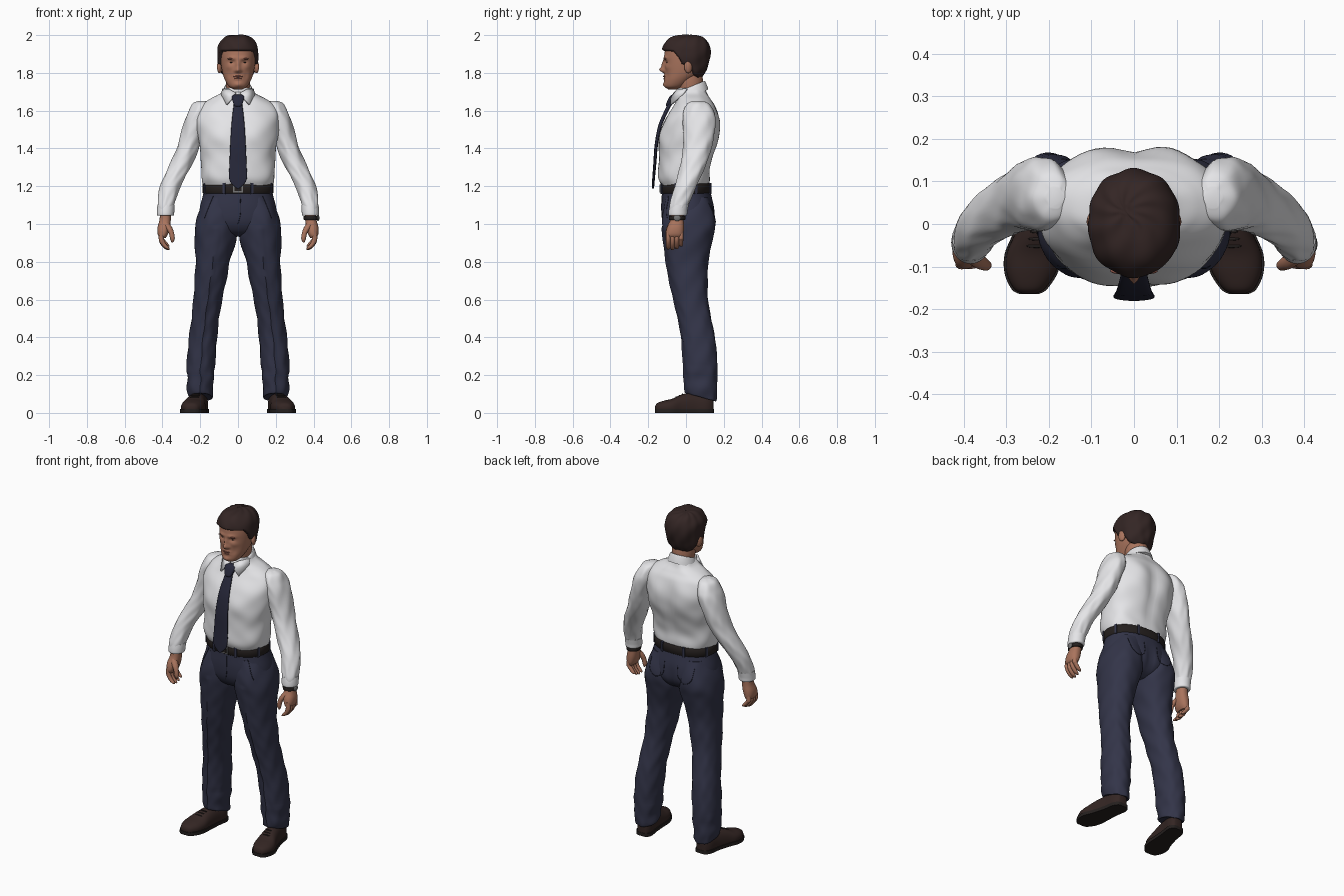
import bpy, bmesh, math
from mathutils import Vector, Matrix

default_cube = bpy.data.objects.get("Cube")
if default_cube:
    bpy.data.objects.remove(default_cube, do_unlink=True)


def material(name, *rgb):
    mat = bpy.data.materials.new(name)
    mat.use_nodes = True
    mat.diffuse_color = (*rgb, 1)
    mat.node_tree.nodes["Principled BSDF"].inputs["Base Color"].default_value = (*rgb, 1)
    return mat


SKIN = material("skin", .40, .175, .11)
LIP = material("lip", .27, .095, .07)
HAIR = material("dark brown hair", .034, .019, .018)
SHIRT = material("white shirt", .78, .78, .80)
TIE = material("navy tie", .020, .021, .042)
TROUSERS = material("blue trousers", .033, .035, .066)
SEAM = material("dark seam", .014, .015, .028)
LEATHER = material("black leather", .018, .014, .013)
SHOE = material("brown shoe", .034, .019, .017)
METAL = material("grey metal", .18, .18, .18)


def finish(name, bm, mat, angle=50):
    bmesh.ops.recalc_face_normals(bm, faces=bm.faces)
    mesh = bpy.data.meshes.new(name)
    bm.to_mesh(mesh)
    bm.free()
    mesh.materials.append(mat)
    for face in mesh.polygons:
        face.use_smooth = True
    mesh.set_sharp_from_angle(angle=math.radians(angle))
    obj = bpy.data.objects.new(name, mesh)
    bpy.context.collection.objects.link(obj)
    return obj


def spline(rings, steps):
    """Smooth interpolation between the control rings."""
    padded = [rings[0], *rings, rings[-1]]
    for a, b, c, d in zip(padded, padded[1:], padded[2:], padded[3:]):
        for k in range(steps):
            t = k / steps
            yield [q + t / 2 * (r - p + t * (2*p - 5*q + 4*r - s + t * (3*(q - r) + s - p)))
                   for p, q, r, s in zip(a, b, c, d)]
    yield list(rings[-1])


def loft(name, mat, rings, side=1, steps=5, segments=40, power=2, warp=None, angle=50):
    """Skin rings given as centre x, centre y, z, half width, half depth."""
    bm, previous, first = bmesh.new(), None, None
    for cx, cy, z, rx, ry in spline(rings, steps):
        loop = []
        for k in range(segments):
            turn = math.tau * k / segments
            c, s = math.cos(turn), math.sin(turn)
            p = Vector((cx + rx * math.copysign(abs(c) ** (2 / power), c),
                        cy + ry * math.copysign(abs(s) ** (2 / power), s), z))
            p = warp(p, turn) if warp else p
            loop.append(bm.verts.new((p.x * side, p.y, p.z)))
        if previous:
            for k in range(segments):
                j = (k + 1) % segments
                bm.faces.new((previous[k], previous[j], loop[j], loop[k]))
        first, previous = first or loop, loop
    bm.faces.new(first)
    bm.faces.new(previous)
    return finish(name, bm, mat, angle)


def sculpt(obj, facing, bumps):
    """Push the side facing +y or -y in or out around mirrored soft spots."""
    moves = []
    for v in obj.data.vertices:
        weight = max(0, v.normal.y * facing)
        moves.append(sum(h * math.exp(-((abs(v.co.x) - x) / w) ** 2 - ((v.co.z - z) / t) ** 2)
                         for x, z, w, t, h in bumps) * weight * facing)
    for v, move in zip(obj.data.vertices, moves):
        v.co.y += move


def solid(name, mat, place, size, box=False, turn=0, axis='Z'):
    bm = bmesh.new()
    if box:
        bmesh.ops.create_cube(bm, size=2)
    else:
        bmesh.ops.create_uvsphere(bm, u_segments=20, v_segments=12, radius=1)
    bm.transform(Matrix.Translation(place) @ Matrix.Rotation(turn, 4, axis) @ Matrix.Diagonal((*size, 1)))
    return finish(name, bm, mat)


def seam(name, targets, facing, points):
    """Lay a thin stitched line on the front or back of the clothing."""
    curve = bpy.data.curves.new(name, 'CURVE')
    curve.dimensions, curve.bevel_depth = '3D', .0018
    path = curve.splines.new('POLY')
    fine = list(spline(points, 6))
    path.points.add(len(fine) - 1)
    for knot, (x, z) in zip(path.points, fine):
        hits = [t.ray_cast((x, facing, z), (0, -facing, 0)) for t in targets]
        depth = max([h[1].y * facing for h in hits if h[0]], default=.1)
        knot.co = (x, depth * facing, z, 1)
    obj = bpy.data.objects.new(name, curve)
    bpy.context.collection.objects.link(obj)
    curve.materials.append(SEAM)
    bpy.context.view_layer.objects.active = obj
    bpy.ops.object.select_all(action='DESELECT')
    obj.select_set(True)
    bpy.ops.object.convert(target='MESH')


# Head with modelled face
skull = [(0, -.072, 1.713, .022, .022), (0, -.06, 1.728, .048, .052), (0, -.04, 1.76, .068, .074),
         (0, -.015, 1.80, .082, .097), (0, -.005, 1.85, .090, .109), (0, 0, 1.90, .093, .114),
         (0, .002, 1.94, .089, .107), (0, .004, 1.97, .070, .086), (0, .005, 1.983, .042, .052),
         (0, .005, 1.986, .003, .004)]
head = loft("head", SKIN, skull, steps=9, segments=80, power=2.15, angle=80)
sculpt(head, -1, [(0, 1.815, .013, .014, .024), (0, 1.842, .010, .026, .015), (.014, 1.81, .008, .008, .007),
                  (.032, 1.878, .024, .010, .008), (.033, 1.857, .015, .010, -.009),
                  (0, 1.782, .022, .006, .006), (0, 1.768, .018, .006, .005), (0, 1.738, .02, .013, .008),
                  (.05, 1.83, .018, .014, .005), (.042, 1.785, .012, .022, -.004)])
loft("neck", SKIN, [(0, .03, 1.62, .062, .064), (0, .026, 1.70, .061, .064),
                    (0, .02, 1.76, .064, .070), (0, .02, 1.82, .06, .06)])
front_of_face = lambda x, z: head.ray_cast((x, -1, z), (0, 1, 0))[1].y
bpy.context.view_layer.update()
for name, z, half in (("upper_lip", 1.781, .024), ("lower_lip", 1.770, .019)):
    solid(name, LIP, (0, front_of_face(0, z) + .004, z), (half, .006, .0045))
for side, label in ((1, "left"), (-1, "right")):
    solid(label + "_ear", SKIN, (.097 * side, .012, 1.832), (.013, .022, .034), turn=.35 * side)
    solid(label + "_eye", LEATHER, (.033 * side, front_of_face(.033, 1.855) + .003, 1.855), (.011, .005, .0028))
    solid(label + "_eyebrow", LIP, (.034 * side, front_of_face(.034, 1.876) + .004, 1.876),
          (.022, .007, .004), turn=.12 * side, axis='Y')

# Hair grown from the skull and sinking into it along the hairline
hair = loft("hair", HAIR, skull, steps=9, segments=96, power=2.15, angle=80)
hairline = [(-.2, 1.915), (-.065, 1.912), (-.04, 1.88), (-.02, 1.842), (.015, 1.845),
            (.04, 1.785), (.09, 1.762), (.3, 1.762)]
shifts = []
for v in hair.data.vertices:
    x, y, z = v.co
    for (a, low), (b, high) in zip(hairline, hairline[1:]):
        if a <= y < b:
            edge = low + (high - low) * (y - a) / (b - a)
    cover = min(1, max(0, (z - edge) / .014 + .5))
    swirl = math.sin(9 * math.atan2(y - .03, x + .02) + 70 * math.hypot(x, y)) + math.sin(90 * x + 60 * z)
    shifts.append(v.normal * (-.03 + cover * (.045 + .0014 * swirl)))
for v, shift in zip(hair.data.vertices, shifts):
    v.co += shift


# Shirt body, collar and tie
def cloth(p, turn):
    p.y += .0022 * math.sin(7 * turn + 32 * p.z) * math.sin(21 * p.z)
    p.x += .0022 * math.sin(5 * turn - 41 * p.z)
    return p


torso = loft("shirt_body", SHIRT, [
    (0, 0, 1.17, .172, .118), (0, -.002, 1.20, .182, .126), (0, -.006, 1.25, .194, .140),
    (0, 0, 1.35, .196, .143), (0, .015, 1.45, .210, .155), (0, .03, 1.55, .222, .142),
    (0, .043, 1.62, .200, .112), (0, .042, 1.66, .150, .090), (0, .035, 1.69, .095, .078),
    (0, .03, 1.72, .070, .070)], steps=7, segments=72, power=2.35, warp=cloth)
sculpt(torso, -1, [(.09, 1.47, .07, .06, .010), (0, 1.45, .02, .1, -.004)])
sculpt(torso, 1, [(.09, 1.52, .06, .09, .012), (0, 1.42, .03, .16, -.010), (0, 1.28, .2, .05, -.012)])


def collar_slope(p, turn):
    p.z += .42 * (p.y - .03)
    return p


loft("collar_band", SHIRT, [(0, .03, 1.675, .086, .088), (0, .028, 1.70, .080, .083),
                            (0, .026, 1.727, .071, .075), (0, .026, 1.729, .064, .068)], warp=collar_slope)
for side, label in ((1, "left"), (-1, "right")):
    bm = bmesh.new()
    corners = [(.012, -.062, 1.695), (.045, -.045, 1.712), (.080, .005, 1.715),
               (.088, -.018, 1.685), (.060, -.078, 1.632), (.030, -.080, 1.664)]
    bm.faces.new([bm.verts.new((x * side, y, z)) for x, y, z in corners])
    flap = finish(label + "_collar_flap", bm, SHIRT)
    thick = flap.modifiers.new("thickness", 'SOLIDIFY')
    thick.thickness, thick.offset = .009, 0
loft("tie_blade", TIE, [
    (0, -.176, 1.188, .004, .004), (0, -.175, 1.195, .015, .006), (0, -.172, 1.235, .046, .007),
    (0, -.165, 1.32, .045, .008), (0, -.157, 1.42, .041, .009), (0, -.137, 1.52, .035, .010),
    (0, -.103, 1.60, .027, .011), (0, -.085, 1.635, .022, .011)], power=3)
loft("tie_knot", TIE, [(0, -.092, 1.622, .016, .010), (0, -.090, 1.632, .022, .016),
                       (0, -.072, 1.67, .034, .018), (0, -.062, 1.685, .026, .012)], power=3)


# Trouser legs get a front crease and a hem that drops to the heel
def leg_shape(p, turn):
    if abs(turn - math.pi * 1.5) < .01 and p.z < .98:
        p.y -= .006
    if p.z < .24:
        p.z -= .28 * (p.y - .08) * (.24 - p.z) / .16
        p.x += .003 * math.sin(60 * p.z)
    return cloth(p, turn)


def shoe_shape(low, high):
    return lambda p, turn: Vector((p.x, p.z, min(high, max(low, p.y))))


legs = []
for side, label in ((1, "left"), (-1, "right")):
    legs.append(loft(label + "_trouser_leg", TROUSERS, [
        (.095, .008, 1.14, .080, .115), (.108, .013, 1.06, .100, .136), (.116, .015, .99, .110, .142),
        (.119, .012, .92, .111, .130), (.134, .008, .80, .090, .110), (.146, .015, .70, .084, .099),
        (.160, .027, .60, .076, .089), (.173, .047, .50, .073, .087), (.185, .066, .40, .074, .088),
        (.195, .076, .28, .075, .089), (.200, .079, .17, .070, .086), (.200, .080, .09, .064, .081),
        (.200, .080, .085, .054, .07)], side, steps=6, segments=48, power=2.2, warp=leg_shape))
    # Sleeve, cuff and hand
    loft(label + "_sleeve", SHIRT, [
        (.185, .062, 1.652, .020, .025), (.192, .064, 1.638, .046, .056), (.203, .067, 1.60, .057, .080),
        (.220, .070, 1.55, .062, .088), (.250, .066, 1.45, .060, .080), (.273, .055, 1.38, .059, .073),
        (.310, .034, 1.30, .059, .066), (.358, -.002, 1.20, .054, .057), (.380, -.034, 1.11, .046, .051),
        (.383, -.042, 1.07, .042, .047)], side, steps=7, warp=cloth)
    loft(label + "_cuff", SHIRT, [(.381, -.036, 1.10, .046, .050), (.383, -.042, 1.07, .046, .050),
                                  (.384, -.044, 1.046, .044, .048), (.384, -.045, 1.045, .03, .03)], side)
    loft(label + "_palm", SKIN, [
        (.383, -.045, 1.07, .028, .034), (.386, -.048, 1.02, .030, .036), (.393, -.056, .98, .033, .045),
        (.398, -.060, .945, .027, .046), (.398, -.060, .925, .014, .038)], side, power=2.3)
    for k, finger in enumerate(("index", "middle", "ring", "little")):
        y, drop = -.094 + .0225 * k, (.004, 0, .006, .018)[k]
        loft(f"{label}_{finger}_finger", SKIN, [
            (.403, y, .96, .013, .012), (.406, y, .925, .014, .0125), (.398, y, .895 + drop, .014, .012),
            (.378, y, .871 + drop, .013, .011), (.368, y, .862 + drop, .005, .005)], side, segments=16)
    loft(label + "_thumb", SKIN, [
        (.385, -.070, 1.01, .017, .018), (.366, -.086, .98, .018, .018), (.352, -.095, .95, .014, .014),
        (.347, -.097, .92, .012, .012), (.348, -.096, .903, .004, .005)], side, segments=20)
    # Shoe upper and sole, skinned from toe to heel
    last = [(.246, .024, -.163, .016, .012), (.246, .026, -.152, .036, .026), (.242, .028, -.115, .057, .037),
            (.236, .030, -.07, .063, .046), (.225, .032, -.02, .054, .066), (.212, .034, .05, .046, .076),
            (.203, .034, .11, .045, .074), (.200, .032, .14, .030, .066), (.200, .03, .146, .012, .05)]
    loft(label + "_shoe", SHOE, last, side, power=2.3, warp=shoe_shape(.012, .2))
    wide = [(x, .01, y * 1.012, rx + .005, .03) for x, _, y, rx, _ in last]
    loft(label + "_sole", LEATHER, wide, side, power=4, warp=shoe_shape(0, .02))
    for k in range(3):
        solid(f"{label}_lace_{k}", LEATHER, (side * (.229 - k * .004), -.052 + k * .017, .083 + k * .008),
              (.024, .004, .004))

# Wrist watch
loft("watch_strap", LEATHER, [(.385, -.046, 1.042, .036, .041), (.385, -.046, 1.04, .039, .044),
                              (.386, -.047, 1.024, .039, .044), (.386, -.047, 1.022, .036, .041)], steps=2)
solid("watch_case", METAL, (.424, -.047, 1.032), (.007, .018, .017))

# Trouser seat, belt, buckle and belt loops
seat = loft("trouser_seat", TROUSERS, [
    (0, 0, 1.19, .177, .125), (0, .004, 1.15, .186, .131), (0, .010, 1.08, .203, .140),
    (0, .014, 1.01, .205, .136), (0, .012, .96, .170, .105), (0, .012, .935, .09, .06)],
    segments=64, power=2.2)
sculpt(seat, 1, [(0, 1.02, .018, .07, -.016)])
loft("belt", LEATHER, [(0, 0, 1.163, .180, .126), (0, 0, 1.165, .188, .133),
                       (0, 0, 1.212, .187, .133), (0, 0, 1.214, .178, .124)], steps=2, segments=64, power=2.2)
solid("buckle", METAL, (0, -.134, 1.188), (.026, .005, .021), box=True)
solid("buckle_inset", LEATHER, (0, -.137, 1.188), (.018, .004, .013), box=True)
for k in range(8):
    turn = math.tau * (k + .5) / 8
    solid(f"belt_loop_{k}", TROUSERS, (.185 * math.cos(turn), .133 * math.sin(turn), 1.188),
          (.010, .007, .029), box=True, turn=turn)

# Pocket and fly seams
bpy.context.view_layer.update()
wear = [seat, *legs]
seam("fly_seam", wear, -1, [(.012, 1.15), (.014, 1.06), (0, 1.0)])
for side, label in ((1, "left"), (-1, "right")):
    seam(label + "_front_pocket", wear, -1, [(.13 * side, 1.15), (.155 * side, 1.09), (.178 * side, 1.03)])
    seam(label + "_back_pocket", wear, 1, [(.045 * side, 1.11), (.05 * side, 1.04), (.095 * side, 1.01),
                                           (.14 * side, 1.04), (.145 * side, 1.11)])
